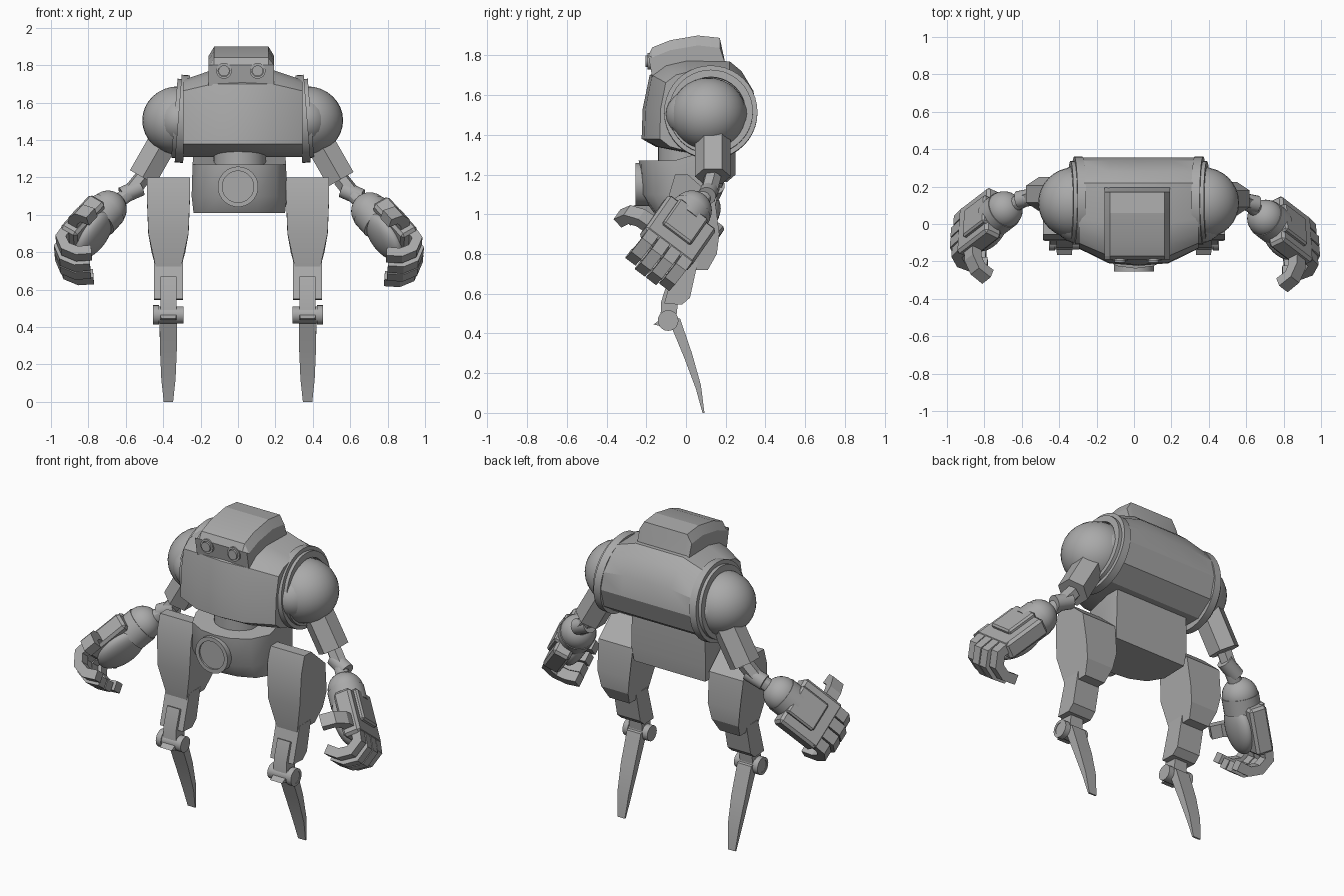
import bpy, bmesh, math
from mathutils import Vector, Matrix

cube = bpy.data.objects.get("Cube")
if cube:
    bpy.data.objects.remove(cube, do_unlink=True)

grey = bpy.data.materials.new("plain_grey")
grey.use_nodes = True
grey.diffuse_color = (0.4, 0.4, 0.4, 1)
grey.node_tree.nodes["Principled BSDF"].inputs["Base Color"].default_value = grey.diffuse_color


def finish(name, bm, matrix=None, angle=30):
    if matrix:
        bm.transform(matrix)
    bmesh.ops.recalc_face_normals(bm, faces=bm.faces)
    mesh = bpy.data.meshes.new(name)
    bm.to_mesh(mesh)
    bm.free()
    mesh.materials.append(grey)
    for poly in mesh.polygons:
        poly.use_smooth = True
    mesh.set_sharp_from_angle(angle=math.radians(angle))
    obj = bpy.data.objects.new(name, mesh)
    bpy.context.collection.objects.link(obj)
    return obj


def loft(name, rings, matrix=None, angle=30, closed=False):
    """Skin a row of equal rings; closed joins the last ring to the first."""
    bm = bmesh.new()
    loops = [[bm.verts.new(p) for p in ring] for ring in rings]
    pairs = list(zip(loops, loops[1:]))
    if closed:
        pairs.append((loops[-1], loops[0]))
    else:
        bm.faces.new(loops[0])
        bm.faces.new(loops[-1])
    for a, b in pairs:
        for i in range(len(a)):
            j = (i + 1) % len(a)
            bm.faces.new((a[i], a[j], b[j], b[i]))
    return finish(name, bm, matrix, angle)


def circle(radius, count, at, axis):
    rot = Vector(axis).to_track_quat('Z', 'Y')
    return [Vector(at) + rot @ Vector((radius * math.cos(t), radius * math.sin(t), 0))
            for t in (math.tau * i / count for i in range(count))]


def rod(name, p, q, radius, sides=24, matrix=None):
    axis = Vector(q) - Vector(p)
    return loft(name, [circle(radius, sides, at, axis) for at in (p, q)], matrix)


def tube(name, p, q, outer, inner, matrix=None, sides=40):
    axis = Vector(q) - Vector(p)
    return loft(name, [circle(r, sides, at, axis) for r, at in
                       ((outer, p), (outer, q), (inner, q), (inner, p))], matrix, closed=True)


def ball(name, at, size, matrix=None):
    bm = bmesh.new()
    bmesh.ops.create_uvsphere(bm, u_segments=32, v_segments=16, radius=1,
                              matrix=Matrix.Translation(at) @ Matrix.Diagonal((*size, 1)))
    return finish(name, bm, matrix, 60)


def box(name, lo, hi, matrix=None, bevel=0.01):
    bm = bmesh.new()
    centre, size = (Vector(lo) + Vector(hi)) / 2, Vector(hi) - Vector(lo)
    bmesh.ops.create_cube(bm, size=1, matrix=Matrix.Translation(centre) @ Matrix.Diagonal((*size, 1)))
    bmesh.ops.bevel(bm, geom=bm.edges[:], offset=bevel, segments=1, affect='EDGES')
    return finish(name, bm, matrix)


def slab(name, profile, widths, matrix=None):
    """Side profile (y, z) spread along x to a half width given per point."""
    return loft(name, [[(s * w, y, z) for (y, z), w in zip(profile, widths)] for s in (-1, 1)],
                matrix, 20)


def strip(name, path, half, lo, hi, matrix):
    """Bent bar following a (y, z) path, from lo to hi in x."""
    rings = []
    for i, p in enumerate(path):
        t = (Vector(path[min(i + 1, len(path) - 1)]) - Vector(path[max(i - 1, 0)])).normalized()
        side = Vector((-t.y, t.x)) * half
        a, b = Vector(p) + side, Vector(p) - side
        rings.append([(lo, *a), (hi, *a), (hi, *b), (lo, *b)])
    return loft(name, rings, matrix, 15)


# Torso: one side profile, drawn in towards the shoulder rings
MID = Vector((0.12, 1.53))
UPPER = Matrix.Translation((.025, 0, 0))
torso = [(-.18, 1.70), (-.215, 1.53), (-.22, 1.38), (-.15, 1.34), (0, 1.31), (.2, 1.31),
         (.31, 1.38), (.355, 1.50), (.34, 1.62), (.28, 1.72), (.22, 1.77), (0, 1.775), (-.11, 1.75)]


def torso_ring(x, front, top):
    return [(x, MID.x + (y - MID.x) * (front if y < MID.x else 1),
             MID.y + (z - MID.y) * (top if z > MID.y else 1)) for y, z in torso]


loft("torso", [torso_ring(x, f, t) for x, f, t in
               ((-.32, .74, .78), (-.16, .97, 1), (0, 1.01, 1), (.16, .97, 1), (.32, .74, .78))],
     UPPER, 25)

# Head with chamfered upper edges, and eyes
head = [(-.17, 1.69), (-.19, 1.80), (-.17, 1.84), (-.08, 1.876), (.06, 1.9), (.17, 1.888), (.2, 1.75), (.1, 1.69)]
loft("head", [[(x, y, z - drop * (z > 1.82)) for y, z in head] for x, drop in
              ((-.175, .05), (-.145, 0), (.145, 0), (.175, .05))],
     Matrix.Translation((.018, 0, 0)), 15)
for x in (-.075, .105):
    tube("eye_rim", (x, -.15, 1.77), (x, -.195, 1.77), .042, .031, sides=24)
    rod("eye_lens", (x, -.15, 1.77), (x, -.205, 1.77), .029)

# Waist and pelvis, whose top rises towards the back
rod("waist", (.01, 0, 1.2), (.01, 0, 1.4), .14, 32)
plan = [(-.25, .16), (-.255, -.06), (-.2, -.17), (-.1, -.225), (0, -.238),
        (.1, -.225), (.2, -.17), (.255, -.06), (.25, .16)]
loft("pelvis", [[(x * k + .007, (y - .1) * d + .1, z + rise * max(0, y + .06)) for x, y in plan]
                for z, k, d, rise in ((1.01, .96, .78, 0), (1.1, 1, .97, 0), (1.27, .98, 1, .3))],
     angle=35)
tube("pelvis_ring", (0, -.15, 1.15), (0, -.255, 1.15), .108, .084)
rod("pelvis_disc", (0, -.15, 1.15), (0, -.245, 1.15), .084, 40)

# Hand frame: x to the thumb side, y along the fingers, z out of the back
along = Vector((.60, -.46, -.66)).normalized()
out = Vector((.73, .36, .42))
out = (out - along * out.dot(along)).normalized()
across = along.cross(out)
hand_frame = Matrix((across, along, out)).transposed().to_4x4()

# The right arm hangs slightly further in and back than the left
for side, word, arm_shift, hand_shift in ((1, "left_", (0, 0, 0), (.005, 0, 0)),
                                          (-1, "right_", (-.04, .025, .01), (-.005, .045, .01))):
    flip = Matrix.Diagonal((side, 1, 1, 1))
    shoulder = UPPER @ flip

    # Shoulder, its rings leaning in slightly at the top
    hub, lean = Vector((.32, .125, 1.513)), Vector((1, 0, .08))
    tube(word + "shoulder_ring", hub - lean * .02, hub + lean * .025, .235, .19, shoulder)
    tube(word + "shoulder_inner_ring", hub, hub + lean * .045, .212, .175, shoulder)
    ball(word + "shoulder_ball", (.345, .113, 1.505), (.192, .19, .182), shoulder)
    ball(word + "shoulder_socket", (.33, .105, 1.505), (.152, .208, .15), shoulder)

    # Upper arm and elbow
    shift = Vector(arm_shift)
    elbow = Vector((.61, .115, 1.115)) + shift
    low = Vector((.55, .135, 1.19)) + shift
    rod(word + "upper_arm", Vector((.43, .135, 1.40)) + shift, low, .09, 6, flip)
    rod(word + "arm_link", low, elbow, .045, 6, flip)
    swing = Vector((.05, -.01, -.022))
    rod(word + "elbow_pin", elbow - swing, elbow + swing, .046, 20, flip)

    # Wrist and hand
    wrist = Vector((.70, .03, 1.02)) + Vector(hand_shift)
    rod(word + "wrist_link", elbow, wrist, .04, 12, flip)
    ball(word + "wrist_ball", wrist, (.1, .1, .1), flip)
    hand = flip @ Matrix.Translation(wrist) @ hand_frame
    rod(word + "wrist_cuff", (0, 0, 0), (0, .09, 0), .104, 24, hand)
    box(word + "palm", (-.155, .05, -.03), (.145, .32, .075), hand, .015)
    box(word + "hand_plate", (-.09, .05, .05), (.09, .24, .098), hand)
    ball(word + "palm_pad", (0, .18, -.04), (.125, .15, .06), hand)
    for i in range(4):
        x, reach = -.145 + i * .071, .02 * (i in (1, 2))
        strip(word + "finger", [(.29, .045), (.36 + reach, .04), (.40 + reach, -.02),
                                (.39 + reach, -.09), (.34 + reach, -.15)], .028, x, x + .062, hand)
    thumb = hand @ Matrix.Rotation(math.radians(-90), 4, 'Z')
    strip(word + "thumb", [(.12, .02), (.19, .015), (.245, -.02), (.265, -.09)], .03, -.28, -.205, thumb)

    # Leg: wedge-topped tapered thigh, shin, ankle pin and blade foot
    leg = flip @ Matrix.Translation((.372, 0, 0))
    thigh = [(-.085, 1.1), (-.055, 1.2), (.01, 1.2), (.145, 1.08), (.168, .9), (.155, .8),
             (.11, .72), (-.06, .72), (-.09, .9)]
    slab(word + "thigh", thigh, (.115, .115, .115, .115, .108, .09, .068, .068, .107), leg)
    shin = [(-.05, .76), (.06, .76), (.02, .58), (-.02, .545), (-.11, .55)]
    slab(word + "shin", shin, [.078] * 5, leg)
    ankle = [(-.09, .67), (-.03, .65), (-.05, .47), (-.08, .43), (-.13, .44), (-.125, .56)]
    slab(word + "ankle_link", ankle, [.043] * 6, leg)
    rod(word + "ankle_pin", (-.08, -.09, .465), (.08, -.09, .465), .046, 20, leg)
    tube(word + "ankle_cap", (.05, -.09, .465), (.083, -.09, .465), .052, .036, leg, 20)
    blade = [(-.165, .445), (-.1, .49), (-.03, .475), (.03, .3), (.075, .14), (.093, 0),
             (.083, 0), (.05, .12), (-.01, .28), (-.07, .425)]
    slab(word + "blade_foot", blade, (.04, .045, .047, .046, .038, .025, .025, .038, .045, .047), leg)
